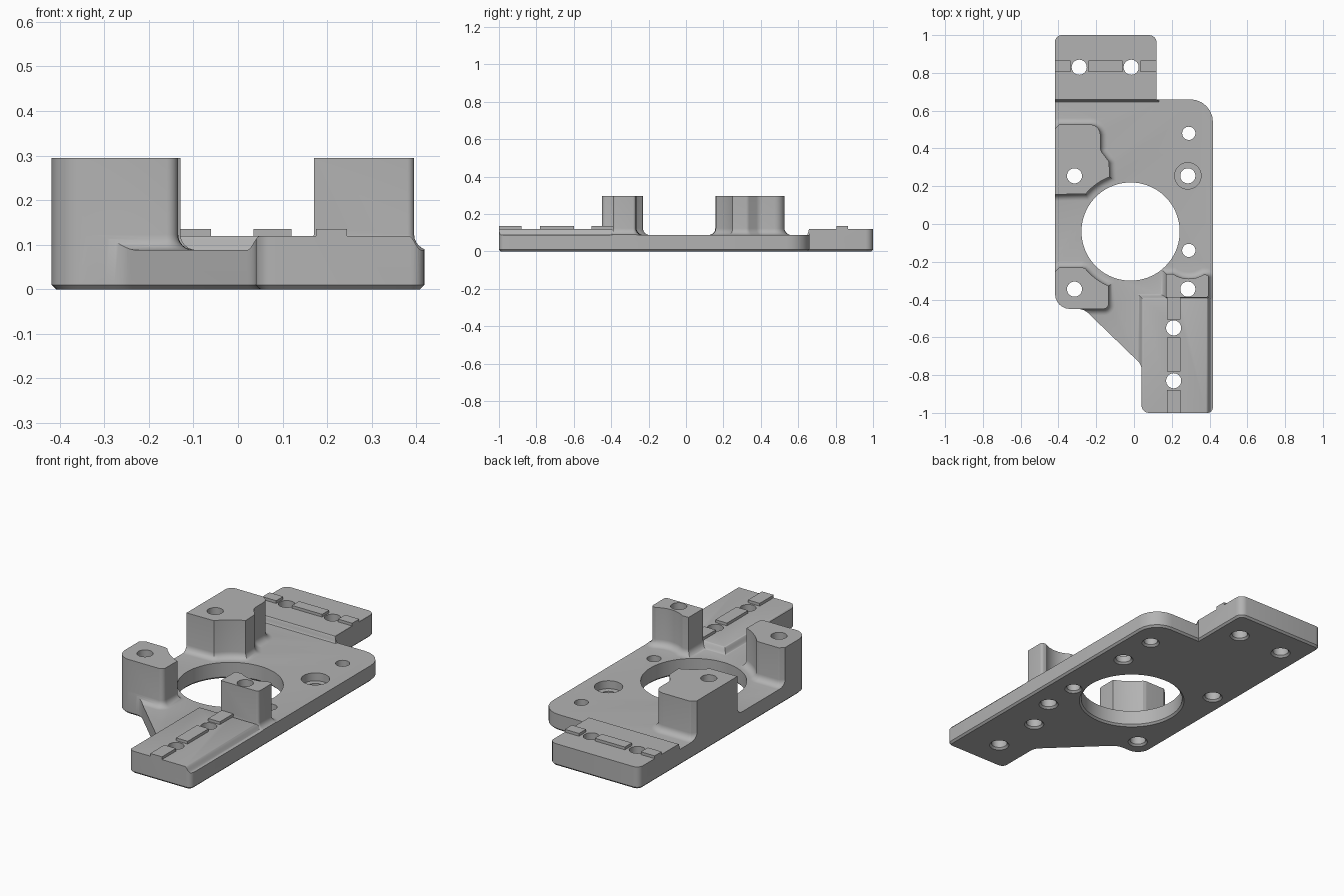
import bpy, bmesh, math
from mathutils import Vector

cube = bpy.data.objects.get("Cube")
if cube:
    bpy.data.objects.remove(cube, do_unlink=True)

grey = bpy.data.materials.new("plain grey")
grey.use_nodes = True
grey.diffuse_color = (0.45, 0.45, 0.45, 1)
grey.node_tree.nodes["Principled BSDF"].inputs["Base Color"].default_value = grey.diffuse_color

HALF = 0.418        # half width of the plate
DECK = 0.088        # plate thickness
PAD = 0.12          # pad height
POST = 0.295        # post height
BORE = (-0.018, -0.04)


def rounded(corners, steps=6):
    """Counterclockwise outline from (x, y, radius) corners."""
    out = []
    for i, (x, y, r) in enumerate(corners):
        p = Vector((x, y))
        if not r:
            out.append(p)
            continue
        a = (Vector(corners[i - 1][:2]) - p).normalized()
        b = (Vector(corners[(i + 1) % len(corners)][:2]) - p).normalized()
        half = a.angle(b) / 2
        c = p + (a + b).normalized() * r / math.sin(half)
        t = r / math.tan(half)
        s, e = p + a * t - c, p + b * t - c
        start = math.atan2(s.y, s.x)
        sweep = math.remainder(math.atan2(e.y, e.x) - start, math.tau)
        for k in range(steps + 1):
            w = start + sweep * k / steps
            out.append(c + Vector((math.cos(w), math.sin(w))) * r)
    return out


def arc(center, r, start, end, steps=8):
    """Relief arc as sharp corners, angles in degrees."""
    angles = [math.radians(start + (end - start) * k / steps) for k in range(steps + 1)]
    return [(center[0] + r * math.cos(w), center[1] + r * math.sin(w), 0) for w in angles]


def circle(x, y, r, n=32):
    return [Vector((x + r * math.cos(math.tau * k / n), y + r * math.sin(math.tau * k / n))) for k in range(n)]


def rect(x0, x1, y0, y1):
    return [Vector(p) for p in ((x0, y0), (x1, y0), (x1, y1), (x0, y1))]


def offset(pts, d):
    out = []
    for i, p in enumerate(pts):
        e1 = (p - pts[i - 1]).normalized()
        e2 = (pts[(i + 1) % len(pts)] - p).normalized()
        n1, n2 = Vector((e1.y, -e1.x)), Vector((e2.y, -e2.x))
        out.append(p + (n1 + n2) * d / (1 + n1.dot(n2)))
    return out


def loft(name, pts, rings):
    """Solid through offset copies of an outline; rings are (offset, z)."""
    bm = bmesh.new()
    loops = [[bm.verts.new((p.x, p.y, z)) for p in offset(pts, d)] for d, z in rings]
    n = len(pts)
    for lo, hi in zip(loops, loops[1:]):
        for i in range(n):
            j = (i + 1) % n
            bm.faces.new((lo[i], lo[j], hi[j], hi[i]))
    bm.faces.new(loops[0][::-1])
    bm.faces.new(loops[-1])
    me = bpy.data.meshes.new(name)
    bm.to_mesh(me)
    bm.free()
    me.materials.append(grey)
    ob = bpy.data.objects.new(name, me)
    bpy.context.collection.objects.link(ob)
    return ob


def combine(tool, operation):
    """Apply a boolean to the bracket and drop the tool."""
    mod = bracket.modifiers.new(operation.lower(), 'BOOLEAN')
    mod.operation, mod.solver, mod.object = operation, 'EXACT', tool
    bpy.ops.object.modifier_apply(modifier=mod.name)
    bpy.data.objects.remove(tool, do_unlink=True)


def flare(r):
    """Post profile with a concave fillet at its foot."""
    quarter = [math.pi / 2 * k / 6 for k in range(7)]
    return [(r, 0.05)] + [(r * (1 - math.sin(t)), DECK + r * (1 - math.cos(t))) for t in quarter] + [(0, POST)]


def ease(width):
    """Pad profile with a soft S-shaped side."""
    steps = [k / 8 for k in range(9)]
    return [(width, 0.05)] + [(width * (1 - s), DECK + (PAD - DECK) * (1 - math.cos(math.pi * s)) / 2) for s in steps]


# Slab that everything is joined to before trimming
bracket = loft("mounting_bracket", rect(-0.6, 0.6, -1.2, 1.2), [(0, -0.1), (0, DECK)])
bpy.context.view_layer.objects.active = bracket
bracket.select_set(True)

# Raised pads at both ends
combine(loft("back_pad", rect(-0.6, 0.119, 0.66, 1.1), ease(0.013)), 'UNION')
combine(loft("front_pad", rect(0.05, 0.382, -1.1, -0.4), ease(0.03)), 'UNION')

# Posts, hollowed around the bore and the nearby screw
posts = {
    "back_right_post": [(-0.5, 0.155, 0)] + arc(BORE, 0.31, 140, 111)
        + [(-0.132, 0.33, 0.03), (-0.178, 0.39, 0.05), (-0.178, 0.527, 0.055),
           (-0.395, 0.527, 0.01), (-0.47, 0.45, 0)],
    "front_right_post": [(-0.5, -0.449, 0), (-0.135, -0.449, 0.025)] + arc(BORE, 0.31, 248, 219)
        + [(-0.275, -0.23, 0.02), (-0.395, -0.23, 0.01), (-0.47, -0.3, 0)],
    "front_left_post": [(0.17, -0.39, 0), (0.395, -0.39, 0.015), (0.395, -0.27, 0.015)]
        + arc((0.29, -0.14), 0.15, 302, 236) + [(0.17, -0.265, 0)],
}
for name, corners in posts.items():
    combine(loft(name, rounded(corners), flare(0.035)), 'UNION')

# Locating keys between the pad screws
for x0, x1 in ((-0.5, -0.335), (-0.24, -0.06), (0.035, 0.2)):
    combine(loft("back_key", rect(x0, x1, 0.805, 0.865), [(0, 0.1), (0, 0.135)]), 'UNION')
for y0, y1 in ((-1.1, -0.88), (-0.78, -0.6), (-0.505, -0.385)):
    combine(loft("front_key", rect(0.175, 0.245, y0, y1), [(0, 0.1), (0, 0.135)]), 'UNION')

# Trim to the plate outline, with a chamfered bottom edge
outline = rounded([
    (-HALF, -0.45, 0.08), (-0.265, -0.45, 0.08), (0.04, -0.745, 0.06), (0.04, -1, 0.04),
    (HALF, -1, 0.03), (HALF, 0.66, 0.12), (0.12, 0.66, 0), (0.12, 1, 0.04), (-HALF, 1, 0.035)])
combine(loft("trim", outline, [(-0.01, 0), (0, 0.01), (0, 0.5)]), 'INTERSECT')

# Central bore, screw holes and counterbore
combine(loft("bore", circle(*BORE, 0.26, 72), [(0.02, -0.01), (0, 0.01), (0, 0.5)]), 'DIFFERENCE')
holes = [(-0.29, 0.83, 0.04), (-0.015, 0.83, 0.04), (0.21, -0.55, 0.04), (0.21, -0.83, 0.04),
         (-0.315, 0.255, 0.04), (-0.315, -0.345, 0.04), (0.285, -0.345, 0.04),
         (0.285, 0.255, 0.04), (0.29, 0.48, 0.035), (0.29, -0.14, 0.035)]
for hole in holes:
    combine(loft("screw_hole", circle(*hole), [(0.02, -0.01), (0, 0.01), (0, 0.5)]), 'DIFFERENCE')
combine(loft("counterbore", circle(0.285, 0.255, 0.07), [(0, 0.045), (0, 0.5)]), 'DIFFERENCE')

bpy.ops.object.shade_smooth_by_angle(angle=math.radians(30))
